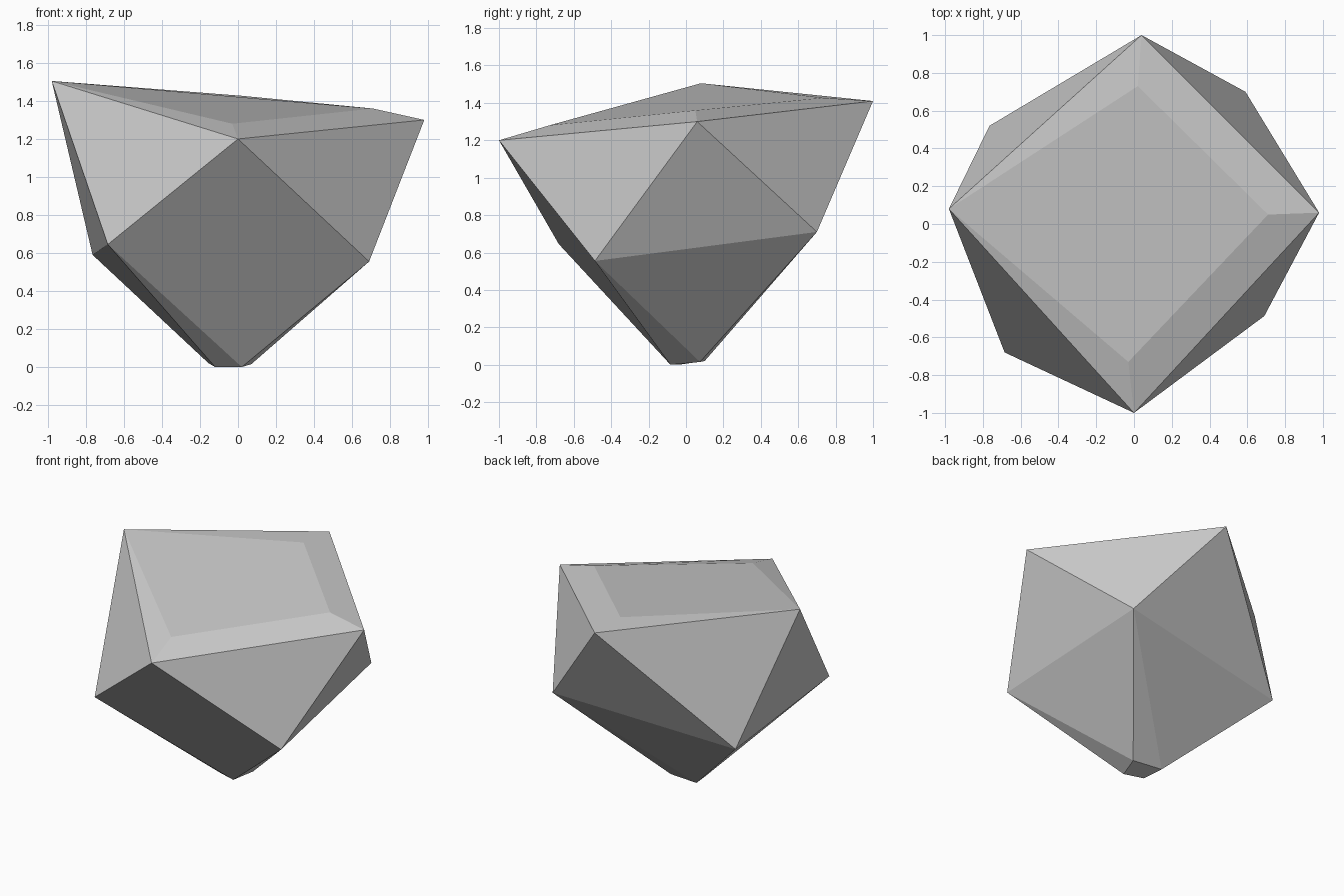
import bpy
import bmesh

cube = bpy.data.objects.get("Cube")
if cube:
    bpy.data.objects.remove(cube, do_unlink=True)

bm = bmesh.new()


def ring(*corners):
    return [bm.verts.new(corner) for corner in corners]


def facet(*verts):
    # A repeated corner is dropped, so a band can taper to a triangle
    bm.faces.new(list(dict.fromkeys(verts)))


# Rings run left, front, right, back; the belly sits between crown corners
crown = ring((-.98, .08, 1.505), (0, -1, 1.2), (.98, .06, 1.3), (.04, 1, 1.41))
panel = crown[:1] + ring((-.03, -.73, 1.28), (.71, .05, 1.36), (.02, .73, 1.427))
belly = ring((-.685, -.68, .645), (.69, -.487, .555),
             (.59, .7, .71), (-.765, .52, .59))
foot = ring((.02, -.083, 0), (.07, .075, .015),
            (-.155, .1, .02), (-.12, -.04, 0))

# Flat top panel and flat underside
facet(*panel)
facet(*foot)

# Sloping rim around the panel, and upper side facets
for i in range(len(crown)):
    j = (i + 1) % len(crown)
    facet(crown[i], crown[j], panel[j], panel[i])
    facet(crown[i], belly[i], crown[j])

# Large front facet running from the crown down to the foot
facet(crown[1], belly[0], foot[0], belly[1])

# Facets under the other crown corners
for i in (1, 2, 3):
    facet(crown[(i + 1) % 4], belly[i], belly[(i + 1) % 4])

# Lower right and back facets
for i in (1, 2):
    facet(belly[i], foot[i - 1], foot[i])
    facet(belly[i], foot[i], belly[i + 1])

# Lower left facets
facet(belly[3], foot[2], foot[3], belly[0])
facet(belly[0], foot[3], foot[0])

bmesh.ops.recalc_face_normals(bm, faces=bm.faces[:])
mesh = bpy.data.meshes.new("boulder")
bm.to_mesh(mesh)
bm.free()

# Plain stone colour
colour = (.6, .6, .6, 1)
stone = bpy.data.materials.new("stone_grey")
stone.use_nodes = True
stone.diffuse_color = colour
stone.node_tree.nodes["Principled BSDF"].inputs["Base Color"].default_value = colour
mesh.materials.append(stone)

boulder = bpy.data.objects.new("boulder", mesh)
bpy.context.collection.objects.link(boulder)
